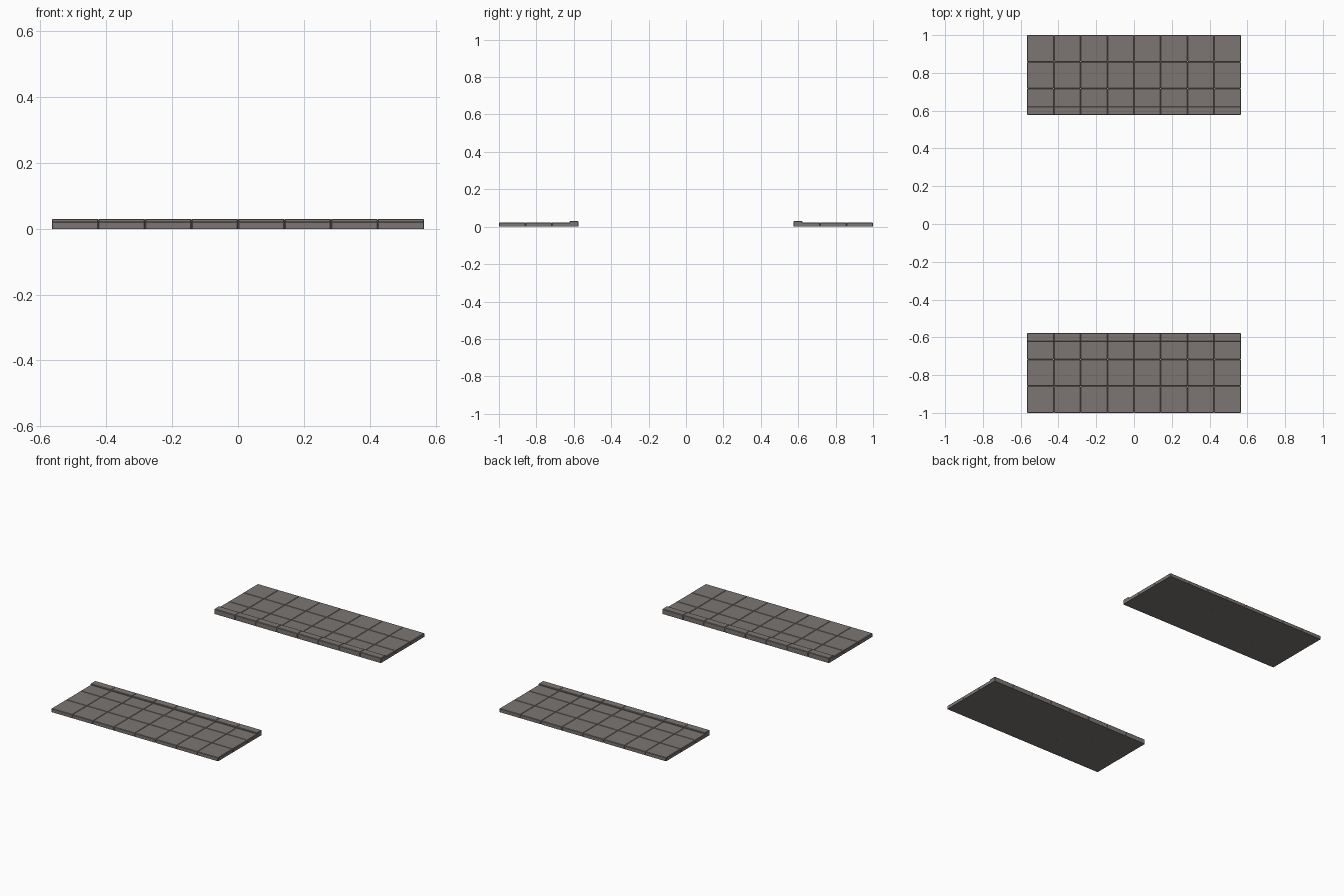
import bpy, bmesh

if "Cube" in bpy.data.objects:
    bpy.data.objects.remove(bpy.data.objects["Cube"])

TILE = 0.1413      # tile pitch in x and y
COLS = 8
HALF = TILE * COLS / 2
INNER = 0.576      # y of the kerb face
SLAB, KERB, KERB_W = 0.022, 0.03, 0.046

stone = bpy.data.materials.new("grey_stone")
stone.diffuse_color = (0.2, 0.18, 0.17, 1)
stone.use_nodes = True
stone.node_tree.nodes["Principled BSDF"].inputs["Base Color"].default_value = stone.diffuse_color


def paving_row(name, profile, bevel=0.0025):
    """Extrude a (y, z) profile by one tile, chamfer it, repeat in x, mirror in y."""
    bm = bmesh.new()
    x0 = -HALF
    verts = [bm.verts.new((x0, y, z)) for y, z in profile]
    face = bm.faces.new(verts)
    ext = bmesh.ops.extrude_face_region(bm, geom=[face])["geom"]
    bmesh.ops.translate(bm, vec=(TILE, 0, 0),
                        verts=[g for g in ext if isinstance(g, bmesh.types.BMVert)])
    bmesh.ops.recalc_face_normals(bm, faces=bm.faces)
    # chamfer every convex edge that does not lie on the ground
    edges = [e for e in bm.edges
             if max(v.co.z for v in e.verts) > 0.001 and e.calc_face_angle_signed() > 0.1]
    bmesh.ops.bevel(bm, geom=edges, offset=bevel, segments=1, affect='EDGES',
                    profile=0.5, clamp_overlap=True)
    me = bpy.data.meshes.new(name)
    bm.to_mesh(me)
    bm.free()
    me.materials.append(stone)
    ob = bpy.data.objects.new(name, me)
    bpy.context.collection.objects.link(ob)
    arr = ob.modifiers.new("columns", 'ARRAY')
    arr.count = COLS
    arr.use_relative_offset = False
    arr.use_constant_offset = True
    arr.constant_offset_displace = (TILE, 0, 0)
    mir = ob.modifiers.new("other_side", 'MIRROR')
    mir.use_axis = (False, True, False)
    mir.use_mirror_merge = False
    return ob


# kerb row: slab with a raised lip along the road side
a, b = INNER, INNER + TILE
paving_row("kerb_row", [(a, 0), (b, 0), (b, SLAB), (a + KERB_W, SLAB),
                        (a + KERB_W, KERB), (a, KERB)])

# flat paving rows behind the kerb
for i, name in enumerate(("middle_paving_row", "outer_paving_row"), 1):
    a, b = INNER + TILE * i, INNER + TILE * (i + 1)
    paving_row(name, [(a, 0), (b, 0), (b, SLAB), (a, SLAB)])
